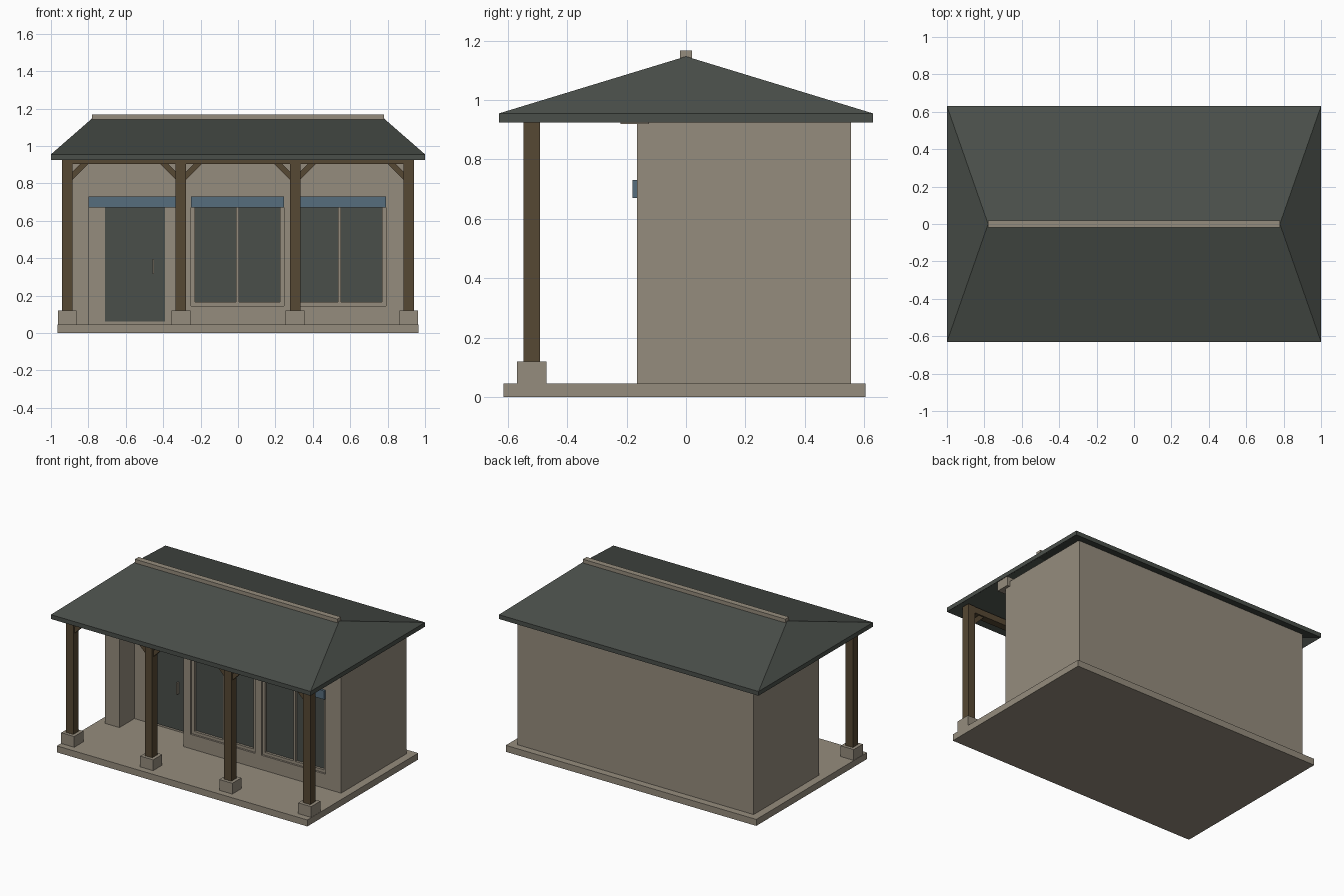
import bpy, bmesh, math
from mathutils import Matrix

if "Cube" in bpy.data.objects:
    bpy.data.objects.remove(bpy.data.objects["Cube"])


def material(name, rgb):
    m = bpy.data.materials.new(name)
    lin = [((c / 255 + 0.055) / 1.055) ** 2.4 for c in rgb]
    m.diffuse_color = (*lin, 1)
    m.use_nodes = True
    m.node_tree.nodes["Principled BSDF"].inputs["Base Color"].default_value = m.diffuse_color
    return m


STONE = material("warm_stone", (149, 140, 125))
DARK = material("dark_slate", (74, 79, 74))
WOOD = material("brown_wood", (86, 72, 51))
BLUE = material("dusty_blue", (86, 109, 125))


def new_object(name, bm, mat):
    bmesh.ops.recalc_face_normals(bm, faces=bm.faces)
    me = bpy.data.meshes.new(name)
    bm.to_mesh(me)
    bm.free()
    me.materials.append(mat)
    ob = bpy.data.objects.new(name, me)
    bpy.context.collection.objects.link(ob)
    return ob


def box(name, x, y, z, mat):
    """Box from (min, max) ranges on each axis."""
    bm = bmesh.new()
    size = [r[1] - r[0] for r in (x, y, z)]
    mid = [(r[1] + r[0]) / 2 for r in (x, y, z)]
    bmesh.ops.create_cube(bm, size=1, matrix=Matrix.Translation(mid) @ Matrix.Diagonal((*size, 1)))
    return new_object(name, bm, mat)


def prism_xz(name, pts, y0, y1, mat):
    """Outline in the xz plane extruded along y."""
    bm = bmesh.new()
    f = bm.faces.new([bm.verts.new((px, y0, pz)) for px, pz in pts])
    ext = bmesh.ops.extrude_face_region(bm, geom=[f])
    bmesh.ops.translate(bm, vec=(0, y1 - y0, 0),
                        verts=[v for v in ext["geom"] if isinstance(v, bmesh.types.BMVert)])
    return new_object(name, bm, mat)


# Floor slab and wall block
FLOOR, FRONT = 0.045, -0.165
box("floor_slab", (-0.965, 0.965), (-0.615, 0.605), (0, FLOOR), STONE)
walls = box("walls", (-0.91, 0.91), (FRONT, 0.555), (0.04, 0.955), STONE)

# Openings: deep door niche, two shallow windows
TOP = 0.73
bays = {"door": (-0.798, -0.305, FLOOR, 0.0),
        "middle_window": (-0.25, 0.245, 0.145, -0.12),
        "right_window": (0.295, 0.79, 0.145, -0.12)}
for name, (x0, x1, z0, depth) in bays.items():
    cutter = box(name + "_cutter", (x0, x1), (-0.4, depth), (z0, TOP), STONE)
    cutter.hide_render = True
    mod = walls.modifiers.new(name, "BOOLEAN")
    mod.operation, mod.solver, mod.object = "DIFFERENCE", "EXACT", cutter
    bpy.context.view_layer.objects.active = walls
    bpy.ops.object.modifier_apply(modifier=mod.name)
    bpy.data.objects.remove(cutter)
    # Blue header strip over each opening
    box(name + "_header", (x0, x1), (-0.18, -0.15), (0.67, TOP), BLUE)

# Window frames, mullions and glass
for name in ("middle_window", "right_window"):
    x0, x1, z0, depth = bays[name]
    mid, t, fy = (x0 + x1) / 2, 0.02, (-0.152, -0.119)
    box(name + "_glass", (x0, x1), (-0.135, -0.119), (z0, TOP), DARK)
    box(name + "_sill_rail", (x0, x1), fy, (z0, z0 + t), STONE)
    for part, cx in (("left", x0 + t / 2), ("middle", mid), ("right", x1 - t / 2)):
        w = 0.008 if part == "middle" else t / 2
        box(f"{name}_{part}_stile", (cx - w, cx + w), fy, (z0 + t, TOP), STONE)

# Door pane and handle
box("door_pane", (-0.71, -0.39), (-0.008, 0.001), (0.06, 0.70), DARK)
box("door_handle", (-0.457, -0.449), (-0.03, -0.005), (0.315, 0.395), STONE)

# Porch posts with stone footings and diagonal braces
POST_Y, HALF = -0.52, 0.028
for i, px in enumerate((-0.913, -0.305, 0.305, 0.913)):
    box(f"post_footing_{i}", (px - 0.05, px + 0.05), (POST_Y - 0.05, POST_Y + 0.05), (FLOOR, 0.12), STONE)
    box(f"post_{i}", (px - HALF, px + HALF), (POST_Y - HALF, POST_Y + HALF), (0.12, 0.945), WOOD)
    for s in (-1, 1):
        if px * s > 0.9:
            continue
        prism_xz(f"brace_{i}_{'right' if s > 0 else 'left'}",
                 [(px + s * 0.02, 0.812), (px + s * 0.118, 0.91),
                  (px + s * 0.075, 0.91), (px + s * 0.02, 0.855)],
                 POST_Y - 0.015, POST_Y + 0.015, WOOD)
box("porch_beam", (-0.94, 0.94), (POST_Y - 0.025, POST_Y + 0.025), (0.902, 0.945), WOOD)
box("wall_plate", (-0.93, 0.93), (-0.22, -0.125), (0.92, 0.985), STONE)

# Hipped roof: a shell of even vertical thickness
bm = bmesh.new()


def hip_layer(dz):
    eave = [bm.verts.new((x, y, 0.955 + dz)) for x, y in ((-1, -0.63), (1, -0.63), (1, 0.63), (-1, 0.63))]
    left, right = (bm.verts.new((x, 0, 1.147 + dz)) for x in (-0.78, 0.78))
    a, b, c, d = eave
    for f in ((a, b, right, left), (b, c, right), (c, d, left, right), (d, a, left)):
        bm.faces.new(f)
    return eave


upper, lower = hip_layer(0), hip_layer(-0.03)
for k in range(4):
    n = (k + 1) % 4
    bm.faces.new((upper[k], lower[k], lower[n], upper[n]))
new_object("roof", bm, DARK)
box("ridge_cap", (-0.78, 0.78), (-0.02, 0.02), (1.138, 1.167), STONE)
